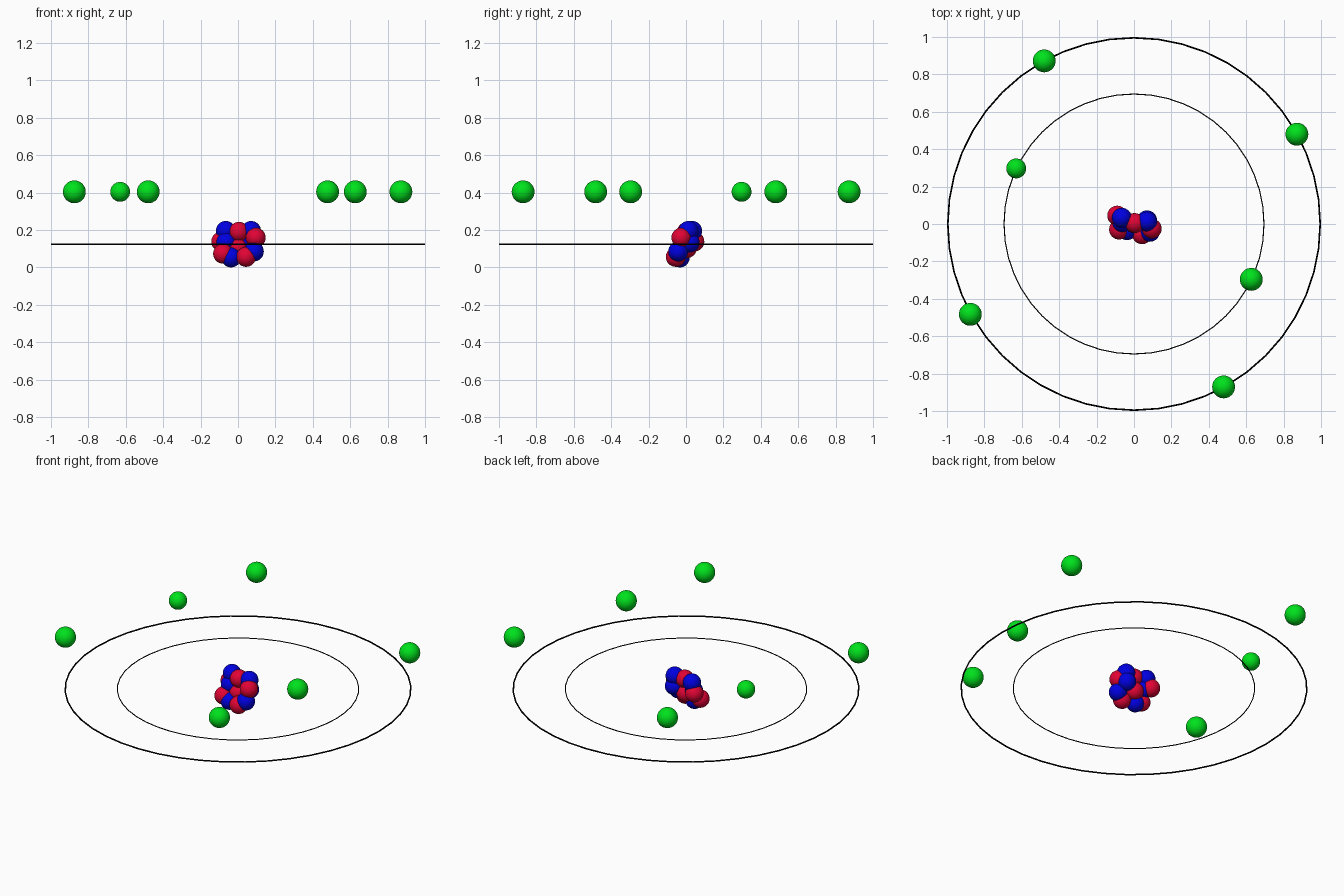
import bpy

if "Cube" in bpy.data.objects:
    bpy.data.objects.remove(bpy.data.objects["Cube"])


def material(name, colour):
    m = bpy.data.materials.new(name)
    m.diffuse_color = (*colour, 1)
    m.use_nodes = True
    m.node_tree.nodes["Principled BSDF"].inputs["Base Color"].default_value = m.diffuse_color
    return m


RED = material("crimson", (0.75, 0.001, 0.035))
BLUE = material("blue", (0.0, 0.0, 0.75))
GREEN = material("green", (0.0, 0.76, 0.012))
BLACK = material("black", (0, 0, 0))


def finish(name, mat):
    ob = bpy.context.object
    ob.name = name
    ob.data.materials.append(mat)
    bpy.ops.object.shade_smooth()


def ball(name, loc, radius, mat):
    bpy.ops.mesh.primitive_uv_sphere_add(
        segments=32, ring_count=16, radius=radius, location=loc)
    finish(name, mat)


def orbit(name, radius, tube):
    bpy.ops.mesh.primitive_torus_add(
        major_segments=48, minor_segments=8, major_radius=radius,
        minor_radius=tube, location=(0, 0, 0.124))
    finish(name, BLACK)


# Nucleus: six protons and six neutrons
protons = [(0.005, 0.005, 0.19), (0.095, -0.025, 0.159), (0.043, -0.055, 0.056),
           (-0.08, -0.03, 0.073), (-0.09, 0.045, 0.138), (0, 0.005, 0.103)]
neutrons = [(-0.065, 0.033, 0.195), (0.07, 0.013, 0.195), (0.085, -0.042, 0.085),
            (-0.037, -0.033, 0.053), (-0.063, 0.01, 0.135), (0.07, 0.02, 0.133)]
for p in protons:
    ball("proton", p, 0.053, RED)
for p in neutrons:
    ball("neutron", p, 0.053, BLUE)

# Electrons: four outer, two inner
electrons = [(-0.48, 0.872, 0.061), (0.871, 0.48, 0.061), (-0.875, -0.483, 0.061),
             (0.479, -0.871, 0.061), (0.627, -0.296, 0.061), (-0.63, 0.297, 0.053)]
for x, y, r in electrons:
    ball("electron", (x, y, 0.404), r, GREEN)

# Orbit rings
orbit("outer_orbit", 0.9955, 0.0045)
orbit("inner_orbit", 0.695, 0.003)
